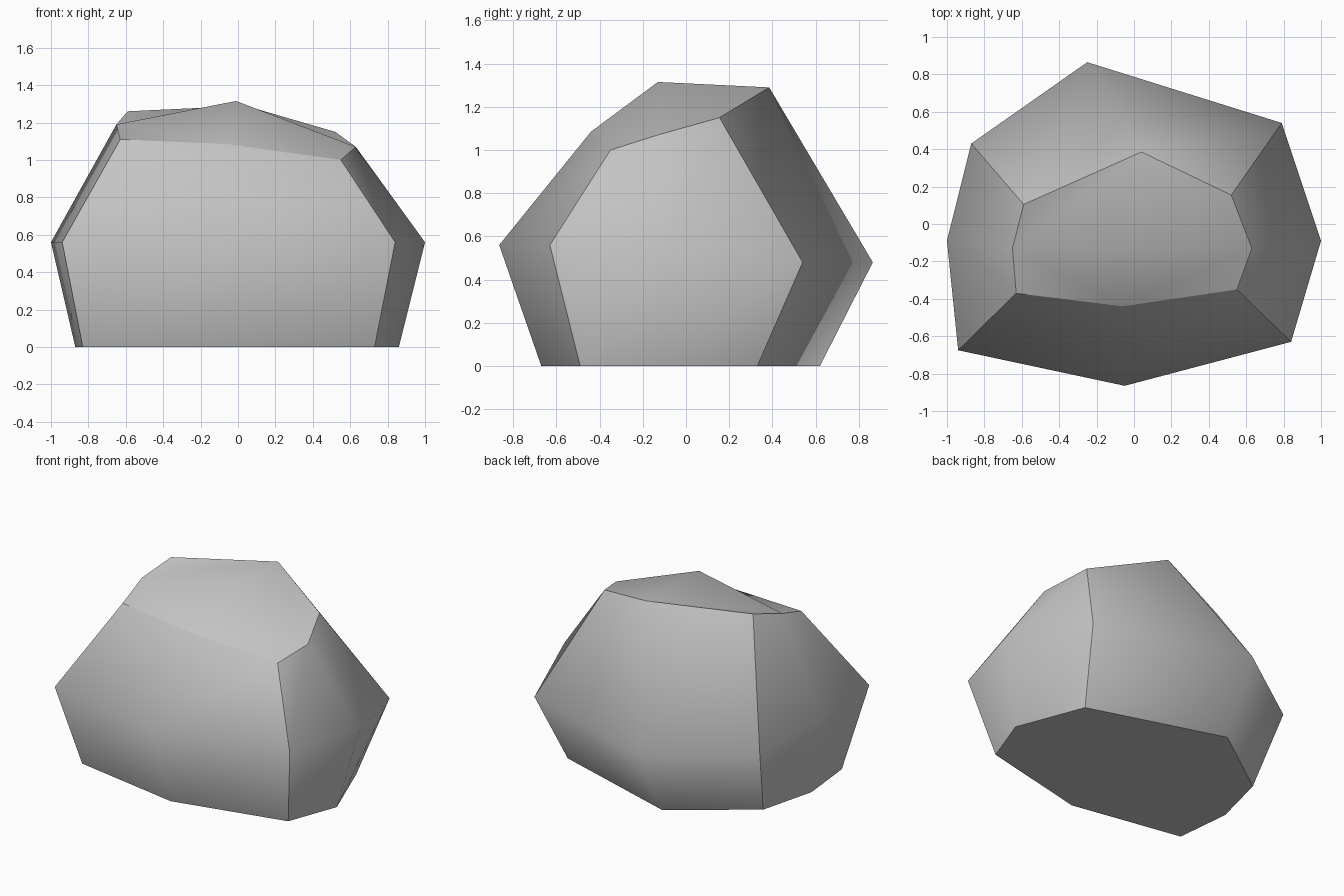
import bpy
import bmesh

cube = bpy.data.objects.get("Cube")
if cube:
    bpy.data.objects.remove(cube, do_unlink=True)

# Matte stone material
stone = bpy.data.materials.new("stone_grey")
stone.use_nodes = True
grey = (0.55, 0.55, 0.55, 1)
stone.diffuse_color = grey
bsdf = stone.node_tree.nodes["Principled BSDF"]
bsdf.inputs["Base Color"].default_value = grey
bsdf.inputs["Roughness"].default_value = 0.9

# Eight-sided outlines, counter-clockwise from the +x side
base = [(.86, -.14, 0), (.68, .33, 0), (-.25, .62, 0), (-.77, .25, 0),
        (-.87, -.14, 0), (-.83, -.53, 0), (-.05, -.67, 0), (.73, -.49, 0)]
belly = [(1, -.09, .56), (.79, .54, .48), (-.25, .865, .48), (-.87, .43, .48),
         (-1, -.09, .56), (-.94, -.675, .56), (-.05, -.865, .56), (.84, -.63, .56)]
crown = [(.63, -.13, 1.07), (.52, .155, 1.15), (.04, .385, 1.29), (-.59, .105, 1.26),
         (-.65, -.13, 1.19), (-.63, -.37, 1.11), (-.06, -.44, 1.085), (.55, -.35, 1.0)]

bm = bmesh.new()
rings = [[bm.verts.new(p) for p in ring] for ring in (base, belly, crown)]
peak = bm.verts.new((-.01, -.13, 1.315))
count = len(base)

# Underside and sides
bm.faces.new(list(reversed(rings[0])))
for i in range(count):
    j = (i + 1) % count
    for low, high in zip(rings, rings[1:]):
        bm.faces.new((low[i], low[j], high[j], high[i]))

# Top: each corner is clipped off, then joined to the peak
top = rings[2]
for i in range(0, count, 2):
    end = top[(i + 2) % count]
    bm.faces.new((top[i], top[i + 1], end))
    bm.faces.new((top[i], end, peak))

for face in bm.faces:
    face.smooth = True

# Crisp rims and the four corner ridges; everything else is rounded
for i in range(count):
    for ring in (rings[0], rings[2]):
        bm.edges.get((ring[i], ring[(i + 1) % count])).smooth = False
    if i % 2:
        for low, high in zip(rings, rings[1:]):
            bm.edges.get((low[i], high[i])).smooth = False

mesh = bpy.data.meshes.new("boulder")
bm.to_mesh(mesh)
bm.free()
mesh.materials.append(stone)
boulder = bpy.data.objects.new("boulder", mesh)
bpy.context.scene.collection.objects.link(boulder)
